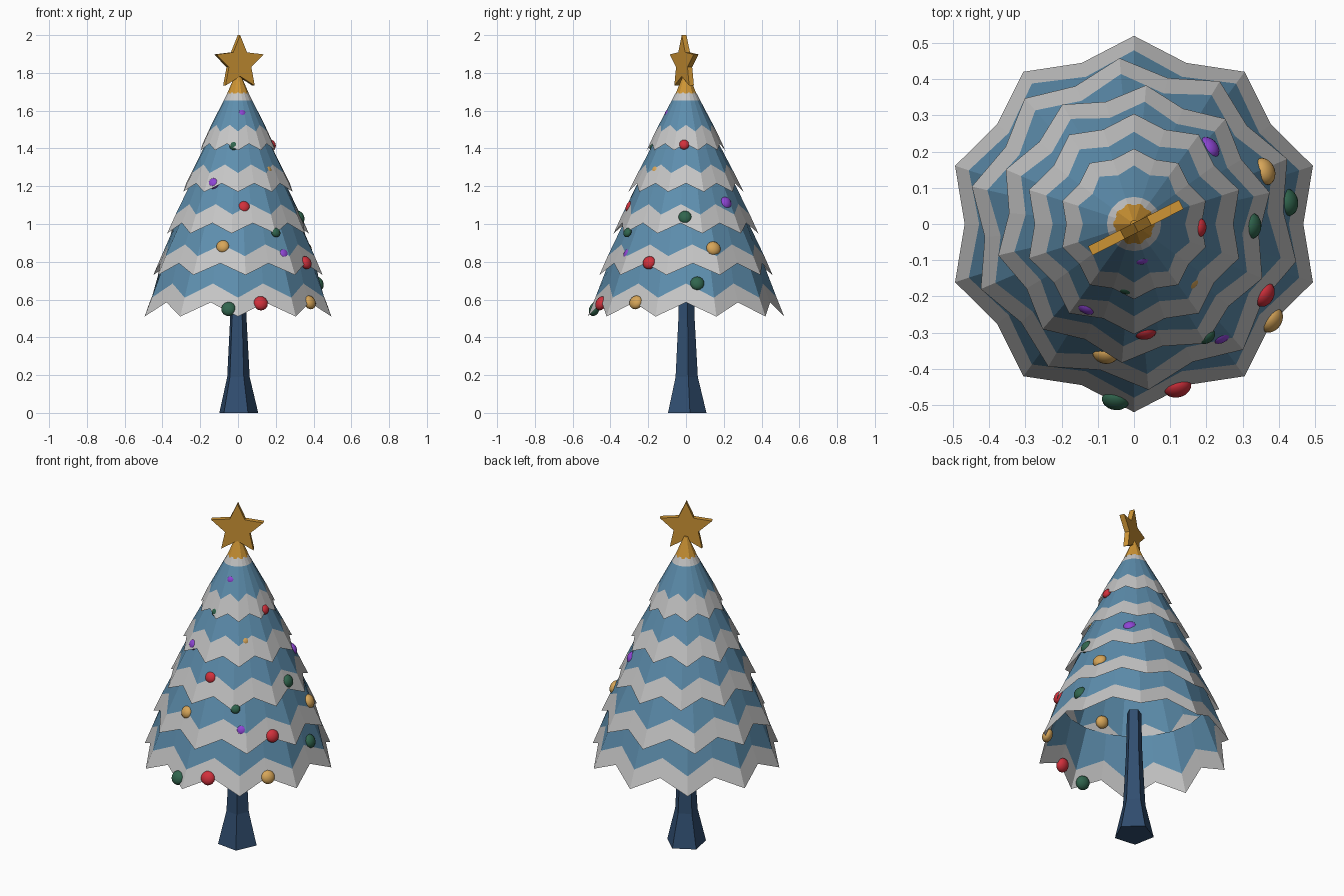
import bpy, bmesh, math
from mathutils import Vector, Matrix

if "Cube" in bpy.data.objects:
    bpy.data.objects.remove(bpy.data.objects["Cube"])


def material(name, rgb):
    m = bpy.data.materials.new(name)
    m.diffuse_color = (*rgb, 1)
    m.use_nodes = True
    m.node_tree.nodes["Principled BSDF"].inputs["Base Color"].default_value = m.diffuse_color
    return m


WHITE = material("snow_white", (0.56, 0.56, 0.56))
BLUE = material("frost_blue", (0.11, 0.27, 0.42))
NAVY = material("trunk_navy", (0.03, 0.075, 0.16))
GOLD = material("star_gold", (0.62, 0.30, 0.035))
RED = material("ornament_red", (0.64, 0.03, 0.045))
GREEN = material("ornament_green", (0.03, 0.13, 0.075))
PURPLE = material("ornament_purple", (0.27, 0.06, 0.66))
YELLOW = material("ornament_yellow", (0.68, 0.38, 0.10))


def add_object(name, bm, mats):
    me = bpy.data.meshes.new(name)
    bm.to_mesh(me)
    bm.free()
    for m in mats:
        me.materials.append(m)
    ob = bpy.data.objects.new(name, me)
    bpy.context.collection.objects.link(ob)
    return ob


def loft(name, rings, mats, row_mats=None, caps=False):
    """Join rings of points (listed bottom to top) with quads."""
    bm = bmesh.new()
    vs = [[bm.verts.new(p) for p in ring] for ring in rings]
    n = len(rings[0])
    for r in range(len(vs) - 1):
        for i in range(n):
            j = (i + 1) % n
            f = bm.faces.new((vs[r][i], vs[r][j], vs[r + 1][j], vs[r + 1][i]))
            f.material_index = row_mats[r] if row_mats else 0
    if caps:
        bm.faces.new(vs[0][::-1])
        bm.faces.new(vs[-1])
    return add_object(name, bm, mats)


def ring(n, start, r_even, z_even, r_odd=None, z_odd=None):
    pts = []
    for i in range(n):
        a = math.radians(start) + 2 * math.pi * i / n
        odd = i % 2 and r_odd is not None
        r, z = (r_odd, z_odd) if odd else (r_even, z_even)
        pts.append((r * math.cos(a), r * math.sin(a), z))
    return pts


# Five-sided flared trunk
loft("trunk", [ring(5, -61, r, z) for r, z in
               ((0.109, 0), (0.063, 0.19), (0.046, 0.5), (0.04, 0.75))],
     [NAVY], caps=True)

# Branch tiers: tip radius, hem height, zigzag depth, slope, turn, top radius, top height
TIERS = [
    (0.52, 0.51, 0.075, 0.40, 0, 0.395, 0.83),
    (0.46, 0.73, 0.062, 0.44, 5, 0.315, 1.04),
    (0.385, 0.95, 0.055, 0.46, -5, 0.235, 1.26),
    (0.305, 1.17, 0.045, 0.50, 0, 0.145, 1.48),
    (0.208, 1.39, 0.035, 0.46, 0, 0.075, 1.655),
]
for k, (R, z, d, s, turn, rt, zt) in enumerate(TIERS):
    start = 90 + turn
    rings = [ring(20, start, R, z, R * 0.9, z + d),
             ring(20, start, R - s * 0.1, z + 0.1, R * 0.9 - s * 0.1, z + 0.1 + d),
             ring(20, start, rt, zt)]
    rows = [0, 1]
    if k == 4:  # white collar under the star
        rings.append(ring(20, start, 0.053, 1.697))
        rows.append(0)
    loft(f"branch_tier_{k + 1}", rings, [WHITE, BLUE], rows)

# Star holder cone
loft("star_base", [ring(10, 0, 0.058, 1.69), ring(10, 0, 0.01, 1.80)], [GOLD], caps=True)

# Five-pointed star plate, turned toward the front right
yaw, R, r, zc, half = math.radians(27), 0.148, 0.07, 1.852, 0.014
along = Vector((math.cos(yaw), math.sin(yaw), 0))
normal = Vector((math.sin(yaw), -math.cos(yaw), 0))
outlines = []
for side in (-half, half):
    pts = []
    for i in range(10):
        a = math.pi / 2 + i * math.pi / 5
        q = R if i % 2 == 0 else r
        pts.append(along * q * math.cos(a) + normal * side
                   + Vector((0.005, -0.01, zc + q * math.sin(a))))
    outlines.append(pts)
loft("star", outlines, [GOLD], caps=True)

# Ornaments: x, y, z, radius; flattened against the branches
ORNAMENTS = {
    PURPLE: [(0.02, -0.095, 1.585, 0.023), (-0.13, -0.225, 1.215, 0.031),
             (0.24, -0.305, 0.84, 0.031), (0.205, 0.21, 1.11, 0.035)],
    RED: [(0.18, -0.01, 1.42, 0.027), (0.03, -0.295, 1.09, 0.033),
          (0.36, -0.195, 0.795, 0.036), (0.12, -0.45, 0.58, 0.039)],
    GREEN: [(-0.02, -0.175, 1.415, 0.026), (0.325, -0.005, 1.035, 0.036),
            (0.2, -0.31, 0.955, 0.026), (0.425, 0.06, 0.685, 0.038),
            (-0.05, -0.485, 0.55, 0.039)],
    YELLOW: [(0.155, -0.16, 1.285, 0.027), (-0.08, -0.36, 0.88, 0.035),
             (0.36, 0.145, 0.87, 0.039), (0.38, -0.265, 0.585, 0.038)],
}
for mat, items in ORNAMENTS.items():
    for i, (x, y, z, rad) in enumerate(items):
        out = Vector((x, y, 0)).normalized() + Vector((0, 0, 0.42))
        bm = bmesh.new()
        bmesh.ops.create_uvsphere(bm, u_segments=16, v_segments=10, radius=rad)
        bm.transform(Matrix.Translation((x, y, z))
                     @ out.to_track_quat('Z', 'Y').to_matrix().to_4x4()
                     @ Matrix.Diagonal((1, 1, 0.7, 1)))
        for f in bm.faces:
            f.smooth = True
        add_object(f"{mat.name}_{i + 1}", bm, [mat])
